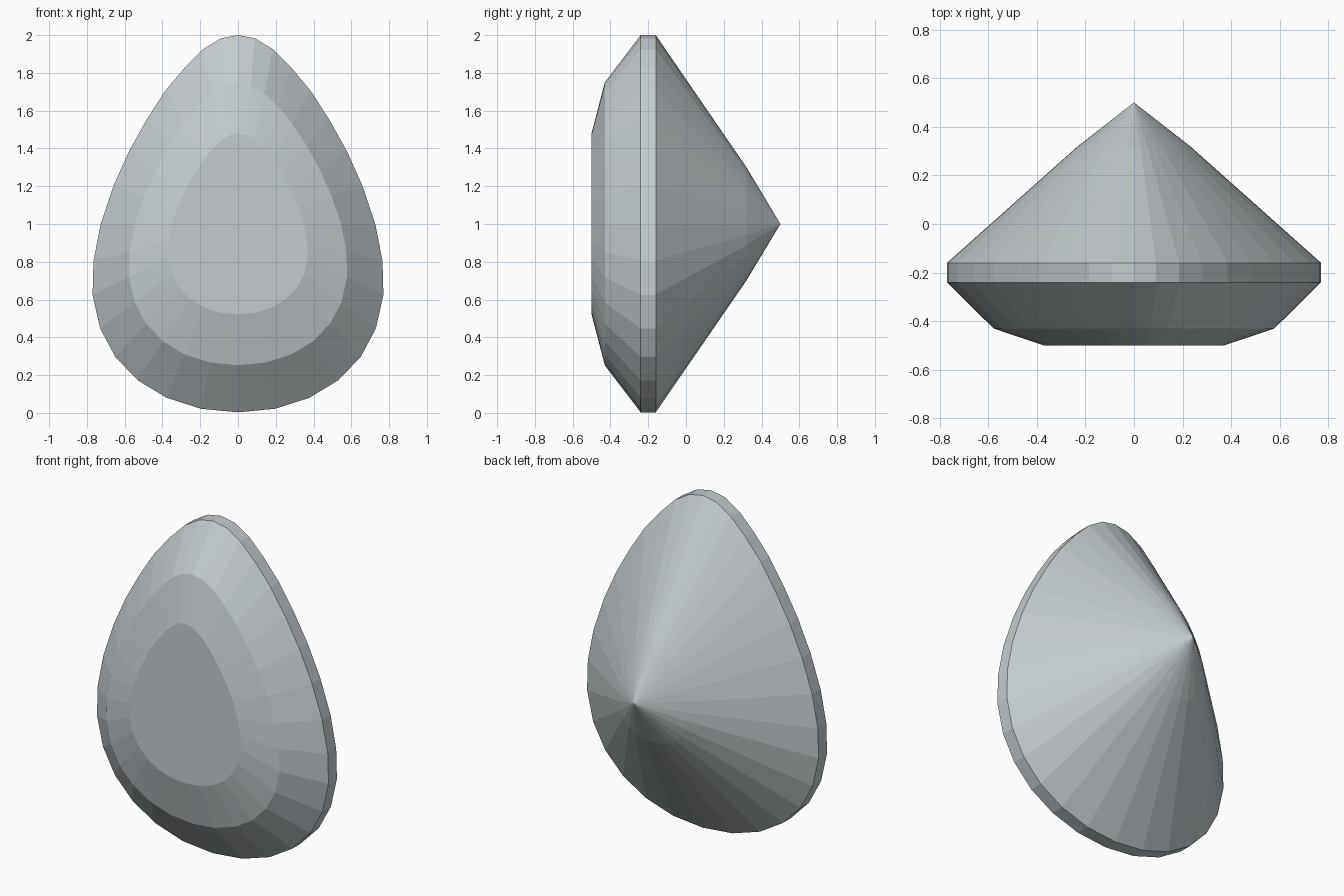
import bpy
import bmesh

cube = bpy.data.objects.get("Cube")
if cube:
    bpy.data.objects.remove(cube, do_unlink=True)

CENTRE_Z = 1.0

# Half of the pear outline (x, z), from the tip down to the bottom
half = [(0, 2.0), (0.09, 1.983), (0.185, 1.925), (0.28, 1.83), (0.385, 1.705),
        (0.482, 1.555), (0.577, 1.385), (0.66, 1.2), (0.727, 1.0), (0.765, 0.805),
        (0.77, 0.625), (0.73, 0.447), (0.65, 0.297), (0.53, 0.172),
        (0.378, 0.08), (0.197, 0.022), (0, 0.003)]
outline = half + [(-x, z) for x, z in half[-2:0:-1]]

# Cut profile from the table to the lower pavilion: (depth y, outline scale)
cut = [(-0.5, 0.48), (-0.43, 0.75), (-0.24, 1.0), (-0.16, 1.0), (0.32, 0.3)]

# Gem stone: rings bridged with flat facets, closed by a table and a point
bm = bmesh.new()
rings = [[bm.verts.new((x * s, y, CENTRE_Z + (z - CENTRE_Z) * s)) for x, z in outline]
         for y, s in cut]
point = bm.verts.new((0, 0.5, CENTRE_Z))
count = len(outline)
bm.faces.new(rings[0])
for a, b in zip(rings, rings[1:]):
    for i in range(count):
        j = (i + 1) % count
        bm.faces.new((a[i], a[j], b[j], b[i]))
for i in range(count):
    bm.faces.new((rings[-1][i], rings[-1][(i + 1) % count], point))
bmesh.ops.recalc_face_normals(bm, faces=bm.faces)

mesh = bpy.data.meshes.new("gem_stone")
bm.to_mesh(mesh)
bm.free()
gem = bpy.data.objects.new("gem_stone", mesh)
bpy.context.collection.objects.link(gem)

# Pale silver-grey material
colour = (0.55, 0.6, 0.62, 1.0)
mat = bpy.data.materials.new("pale_grey")
mat.use_nodes = True
mat.diffuse_color = colour
mat.node_tree.nodes["Principled BSDF"].inputs["Base Color"].default_value = colour
mesh.materials.append(mat)
